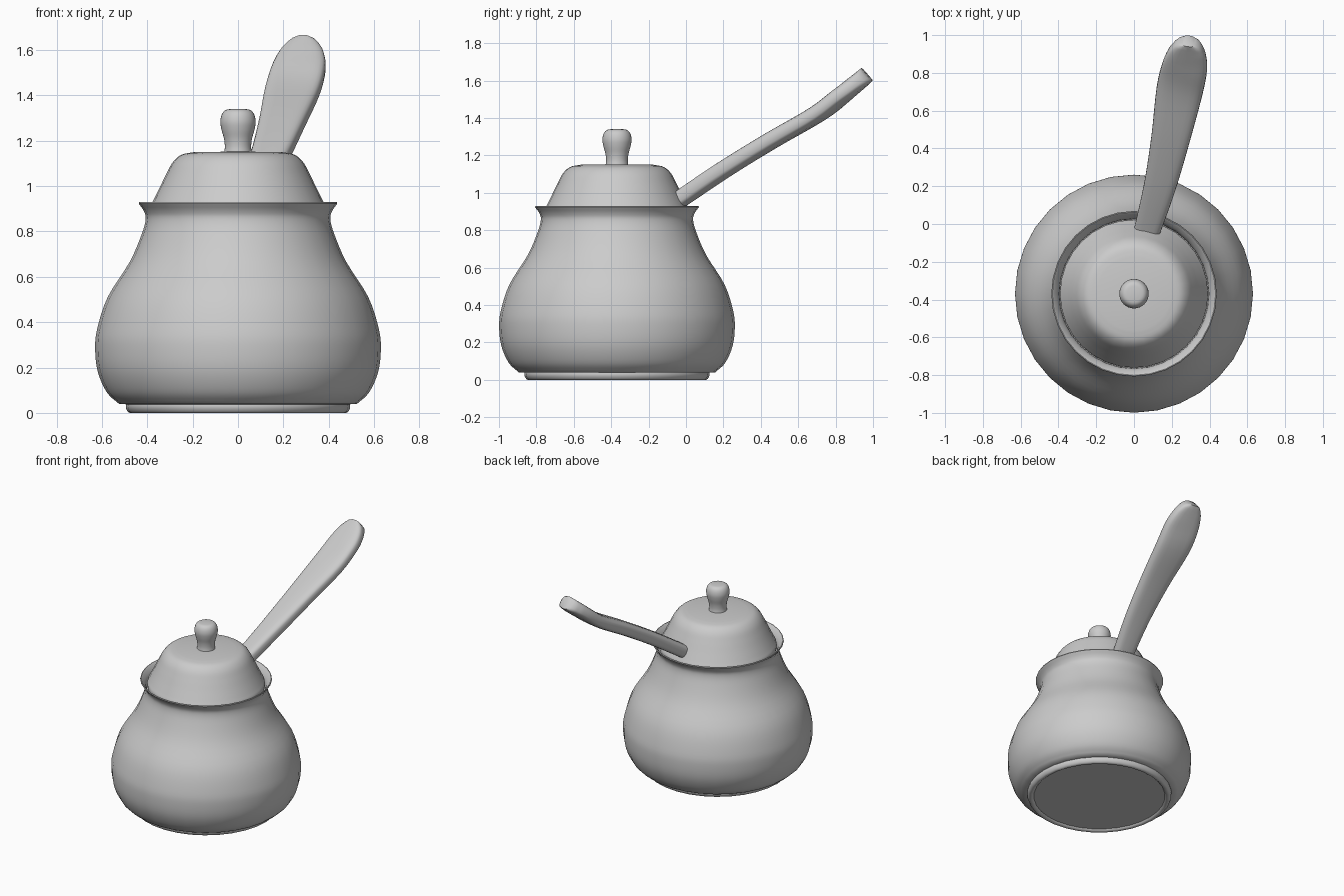
import bpy, bmesh, math
from mathutils import Vector

if "Cube" in bpy.data.objects:
    bpy.data.objects.remove(bpy.data.objects["Cube"])

CY = -0.369   # centre of the pot in y


def smooth_path(pts, n=4):
    """Catmull-Rom curve through points of any dimension."""
    p = [Vector(q) for q in pts]
    p = [p[0] * 2 - p[1]] + p + [p[-1] * 2 - p[-2]]
    out = []
    for a, b, c, d in zip(p, p[1:], p[2:], p[3:]):
        for i in range(n):
            t = i / n
            out.append(0.5 * (2 * b + (c - a) * t + (2 * a - 5 * b + 4 * c - d) * t * t
                              + (3 * b - a - 3 * c + d) * t ** 3))
    return out + [p[-2]]


def loft(name, rings, angle=40):
    """Skin closed rings of equal size and cap both ends."""
    bm = bmesh.new()
    loops = [[bm.verts.new(v) for v in r] for r in rings]
    n = len(loops[0])
    for a, b in zip(loops, loops[1:]):
        for i in range(n):
            j = (i + 1) % n
            bm.faces.new((a[i], a[j], b[j], b[i]))
    bm.faces.new(loops[0][::-1])
    bm.faces.new(loops[-1])
    bmesh.ops.recalc_face_normals(bm, faces=bm.faces)
    me = bpy.data.meshes.new(name)
    bm.to_mesh(me)
    bm.free()
    ob = bpy.data.objects.new(name, me)
    bpy.context.collection.objects.link(ob)
    bpy.ops.object.select_all(action='DESELECT')
    ob.select_set(True)
    bpy.context.view_layer.objects.active = ob
    bpy.ops.object.shade_smooth_by_angle(angle=math.radians(angle))
    return ob


def lathe(name, profile, sides=32):
    rings = [[(r * math.cos(2 * math.pi * i / sides),
               CY + r * math.sin(2 * math.pi * i / sides), z) for i in range(sides)]
             for r, z in profile]
    return loft(name, rings)


# Pot: recessed base, rounded foot ring, bulging body and flared lip.
# Only the upper inner wall is needed: the lid closes it.
foot = [(0.45, 0.012)] + smooth_path([(0.453, 0.008), (0.462, 0.001), (0.478, 0.0),
                                      (0.489, 0.01), (0.495, 0.025), (0.494, 0.038)], 2)
body = smooth_path([(0.525, 0.04), (0.578, 0.09), (0.618, 0.18), (0.63, 0.28),
                    (0.621, 0.37), (0.575, 0.51), (0.477, 0.667), (0.424, 0.79),
                    (0.407, 0.855), (0.415, 0.89), (0.438, 0.923)])
inside = smooth_path([(0.436, 0.929), (0.428, 0.926), (0.402, 0.89), (0.395, 0.85)], 3)
lathe("pot", foot + body + inside)

# Domed lid sitting inside the lip, with a slightly flared brim
lathe("lid", [(0.37, 0.86)] + smooth_path(
    [(0.39, 0.87), (0.391, 0.9), (0.377, 0.93), (0.348, 0.988), (0.318, 1.05),
     (0.288, 1.105), (0.25, 1.138), (0.195, 1.15)]) + [(0.05, 1.152)])

# Knob on the lid
lathe("lid_knob", smooth_path(
    [(0.061, 1.145), (0.058, 1.175), (0.062, 1.21), (0.073, 1.25), (0.078, 1.285),
     (0.071, 1.317), (0.053, 1.336), (0.02, 1.341)]))

# Spoon handle: centre x, y, z and full width along a curved path
path = smooth_path([(0.071, -0.03, 0.967, 0.14), (0.137, 0.2, 1.122, 0.17),
                    (0.193, 0.45, 1.276, 0.205), (0.24, 0.7, 1.42, 0.245),
                    (0.268, 0.83, 1.519, 0.24), (0.281, 0.905, 1.58, 0.2),
                    (0.287, 0.945, 1.613, 0.15)])
path += [Vector((0.289, 0.96, 1.626, 0.115)), Vector((0.29, 0.968, 1.633, 0.065))]
rings = []
for k, p in enumerate(path):
    c = p.to_3d()
    a, b = path[max(k - 1, 0)].to_3d(), path[min(k + 1, len(path) - 1)].to_3d()
    along = (b - a).normalized()
    side = along.cross(Vector((0, 0, 1))).normalized()
    up = side.cross(along)
    ring = []
    for i in range(24):
        t = 2 * math.pi * i / 24
        x, y = math.cos(t), math.sin(t)
        # rounded-rectangle section
        ring.append(c + side * math.copysign(abs(x) ** 0.6, x) * p[3] / 2
                    + up * math.copysign(abs(y) ** 0.6, y) * 0.045)
    rings.append(ring)
loft("spoon_handle", rings)
